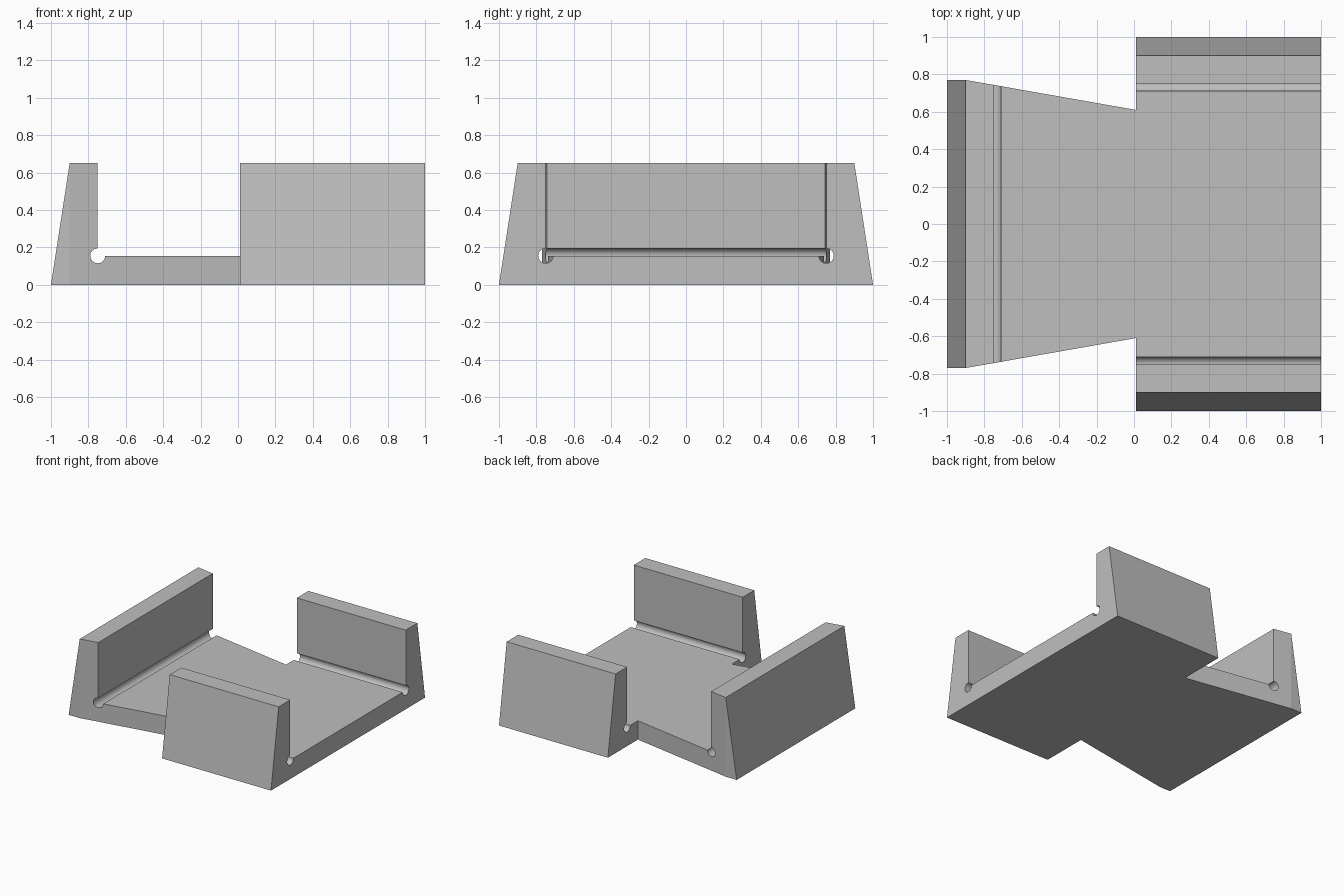
import bpy, bmesh
from math import cos, sin, radians

cube = bpy.data.objects.get("Cube")
if cube:
    bpy.data.objects.remove(cube, do_unlink=True)

FLOOR, TOP = 0.155, 0.65
INNER, RIM, FOOT = 0.75, 0.9, 1.0
GROOVE = 0.04
STEP = 0.01          # where the narrow arm meets the wide cradle

grey = bpy.data.materials.new("light grey")
grey.use_nodes = True
colour = (0.52, 0.52, 0.52, 1)
grey.diffuse_color = colour
grey.node_tree.nodes["Principled BSDF"].inputs["Base Color"].default_value = colour


def wall_profile():
    """Floor edge, relief groove, inner wall, rim and sloping outer wall."""
    arc = [(INNER + GROOVE * cos(radians(a)), FLOOR + GROOVE * sin(radians(a)))
           for a in range(180, 451, 15)]
    return arc + [(INNER, TOP), (RIM, TOP), (FOOT, 0)]


def prism(name, near, far, caps):
    """Solid between two matching outlines; caps lists index loops of each end."""
    bm = bmesh.new()
    a = [bm.verts.new(p) for p in near]
    b = [bm.verts.new(p) for p in far]
    n = len(a)
    for i in range(n):
        j = (i + 1) % n
        bm.faces.new((a[i], a[j], b[j], b[i]))
    for loop in caps:
        bm.faces.new([a[i] for i in loop])
        bm.faces.new([b[i] for i in loop])
    bmesh.ops.recalc_face_normals(bm, faces=bm.faces)
    mesh = bpy.data.meshes.new(name)
    bm.to_mesh(mesh)
    bm.free()
    mesh.materials.append(grey)
    obj = bpy.data.objects.new(name, mesh)
    bpy.context.collection.objects.link(obj)
    return obj


# Wide cradle: front and back walls joined by the floor
half = wall_profile()
outline = half + [(-y, z) for y, z in reversed(half)]
bracket = prism("bracket",
                [(STEP, y, z) for y, z in outline],
                [(FOOT, y, z) for y, z in outline],
                [range(len(outline))])

# Tapered arm with the end wall; the flanks fold at the rim line
side = [(-x, z) for x, z in half] + [(-RIM, 0), (STEP, 0), (STEP, FLOOR)]
count = len(side)
rim, foot, fold = len(half) - 2, len(half) - 1, len(half)


def half_width(x):
    t = (STEP - max(x, -RIM)) / (STEP + RIM)
    return 0.61 + 0.16 * t


flank = [i for i in range(count) if i != foot]
arm = prism("tapered_arm",
            [(x, -half_width(x), z) for x, z in side],
            [(x, half_width(x), z) for x, z in side],
            [flank, [rim, foot, fold]])

# Join both into one solid
union = bracket.modifiers.new("join arm", "BOOLEAN")
union.operation = "UNION"
union.solver = "EXACT"
union.object = arm
bpy.context.view_layer.objects.active = bracket
bracket.select_set(True)
bpy.ops.object.modifier_apply(modifier=union.name)
bpy.data.objects.remove(arm, do_unlink=True)

# Merge coplanar faces and smooth only the grooves
bm = bmesh.new()
bm.from_mesh(bracket.data)
bmesh.ops.remove_doubles(bm, verts=bm.verts, dist=0.0001)
bmesh.ops.dissolve_limit(bm, angle_limit=radians(1), verts=bm.verts, edges=bm.edges)
bm.to_mesh(bracket.data)
bm.free()
bpy.ops.object.shade_smooth_by_angle(angle=radians(30))
# Keep the shallow fold on the flanks crisp
for poly in bracket.data.polygons:
    if poly.area > 0.05:
        poly.use_smooth = False
